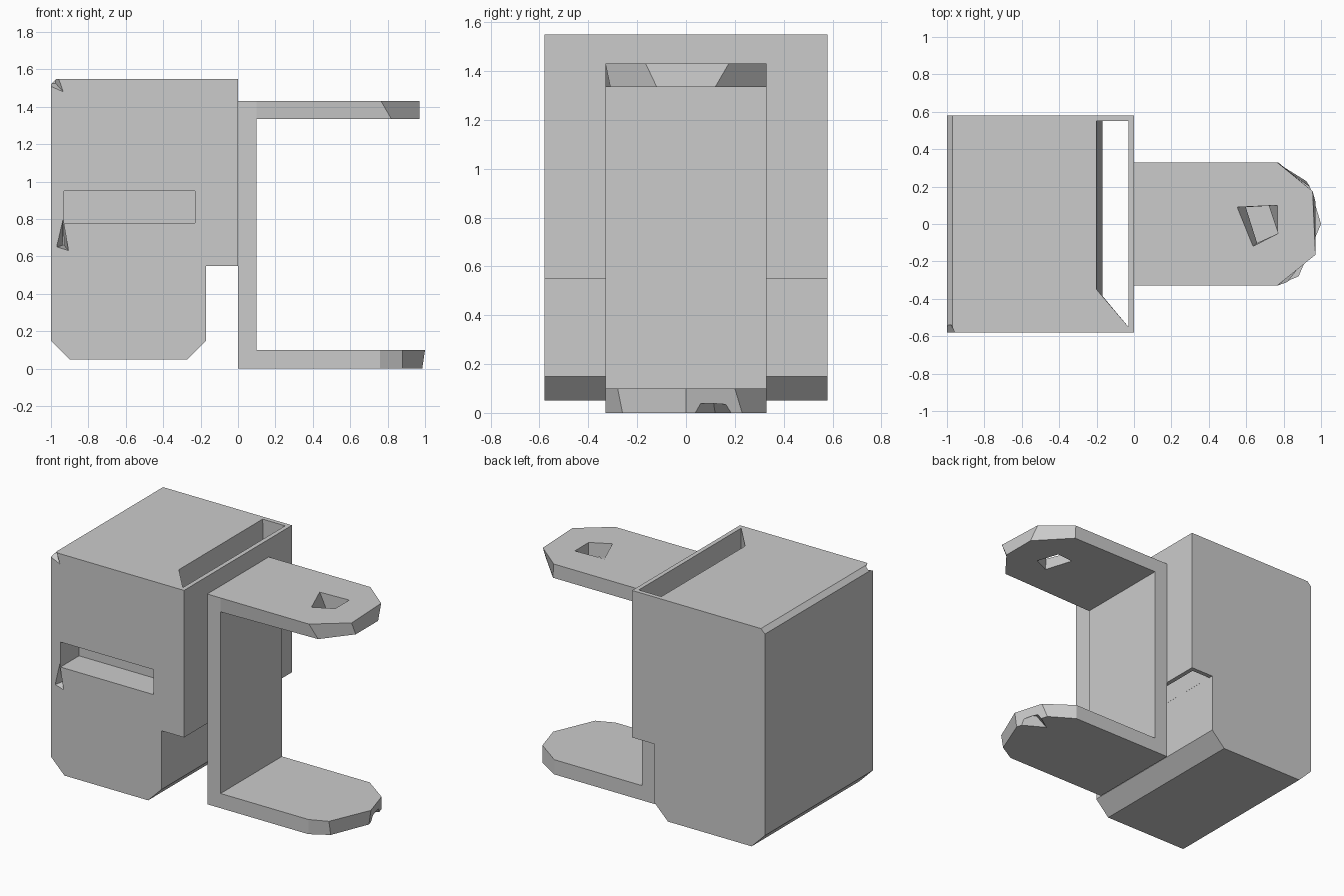
import bpy, bmesh

cube = bpy.data.objects.get("Cube")
if cube:
    bpy.data.objects.remove(cube, do_unlink=True)

grey = bpy.data.materials.new("plain_grey")
grey.use_nodes = True
colour = (0.6, 0.6, 0.6, 1)
grey.diffuse_color = colour
grey.node_tree.nodes["Principled BSDF"].inputs["Base Color"].default_value = colour


def loft(name, start, end):
    """Solid between two matching loops of 3D points."""
    bm = bmesh.new()
    a = [bm.verts.new(p) for p in start]
    b = [bm.verts.new(p) for p in end]
    bm.faces.new(a)
    bm.faces.new(b[::-1])
    for i in range(len(a)):
        j = (i + 1) % len(a)
        bm.faces.new((a[j], a[i], b[i], b[j]))
    bmesh.ops.recalc_face_normals(bm, faces=bm.faces)
    mesh = bpy.data.meshes.new(name)
    bm.to_mesh(mesh)
    bm.free()
    mesh.materials.append(grey)
    obj = bpy.data.objects.new(name, mesh)
    bpy.context.collection.objects.link(obj)
    return obj


def along_y(name, profile, y0, y1):
    return loft(name, [(x, y0, z) for x, z in profile], [(x, y1, z) for x, z in profile])


def along_z(name, low, high, z0, z1):
    return loft(name, [(x, y, z0) for x, y in low], [(x, y, z1) for x, y in high])


def cut(target, cutter):
    mod = target.modifiers.new(cutter.name, "BOOLEAN")
    mod.operation = "DIFFERENCE"
    mod.solver = "EXACT"
    mod.object = cutter
    cutter.hide_render = True
    cutter.hide_set(True)
    cutter.display_type = "WIRE"


# Main body with a stepped underside and chamfered edges
body = along_y("body", [(-1, .15), (-.9, .05), (-.27, .05), (-.17, .15), (-.17, .55),
                        (0, .55), (0, 1.55), (-.97, 1.55), (-1, 1.52)], -.58, .58)

# Slot running down through the overhang
cut(body, along_z("slot_cutter",
                  [(-.168, .55), (-.03, .55), (-.03, -.55), (-.168, -.385)],
                  [(-.2, .55), (-.03, .55), (-.03, -.55), (-.2, -.35)], .5, 1.56))

# Shallow pocket on the front
cut(body, along_y("pocket_cutter", [(-.93, .78), (-.23, .78), (-.23, .95), (-.93, .95)], -.7, -.38))

# Small tapered nicks on the front face
cut(body, loft("nick_cutter",
               [(-.935, -.585, .8), (-.97, -.585, .65), (-.905, -.585, .63)],
               [(-.935, -.5, .8), (-.938, -.5, .66), (-.93, -.5, .66)]))
cut(body, loft("corner_nick_cutter",
               [(-1.01, -.585, 1.51), (-.96, -.585, 1.56), (-.93, -.585, 1.475)],
               [(-1.01, -.54, 1.525), (-.98, -.54, 1.56), (-.975, -.54, 1.525)]))

# Bracket: upright plate with two rounded arms
along_y("bracket_plate", [(0, 0), (.1, 0), (.1, 1.43), (0, 1.43)], -.33, .33)

root = [(.1, .33), (.1, -.33)]
upper_arm = along_z("upper_arm",
                    root + [(.82, -.31), (.97, -.12), (.97, .12), (.77, .33)],
                    root + [(.765, -.33), (.97, -.165), (.955, .175), (.765, .33)], 1.335, 1.43)
lower_arm = along_z("lower_arm",
                    root + [(.76, -.33), (.88, -.26), (.985, 0), (.92, .23), (.76, .33)],
                    root + [(.76, -.33), (.88, -.28), (1, 0), (.94, .2), (.76, .33)], 0, .1)

# Hole through the upper arm and dimple under the lower arm
cut(upper_arm, along_z("hole_cutter",
                       [(.6, .09), (.66, -.1), (.77, -.05), (.72, .1)],
                       [(.55, .09), (.635, -.12), (.77, -.05), (.77, .1)], 1.33, 1.435))
cut(lower_arm, along_z("dimple_cutter",
                       [(1, .02), (.95, .2), (.83, .12)],
                       [(.96, .08), (.94, .14), (.91, .11)], -.005, .06))
